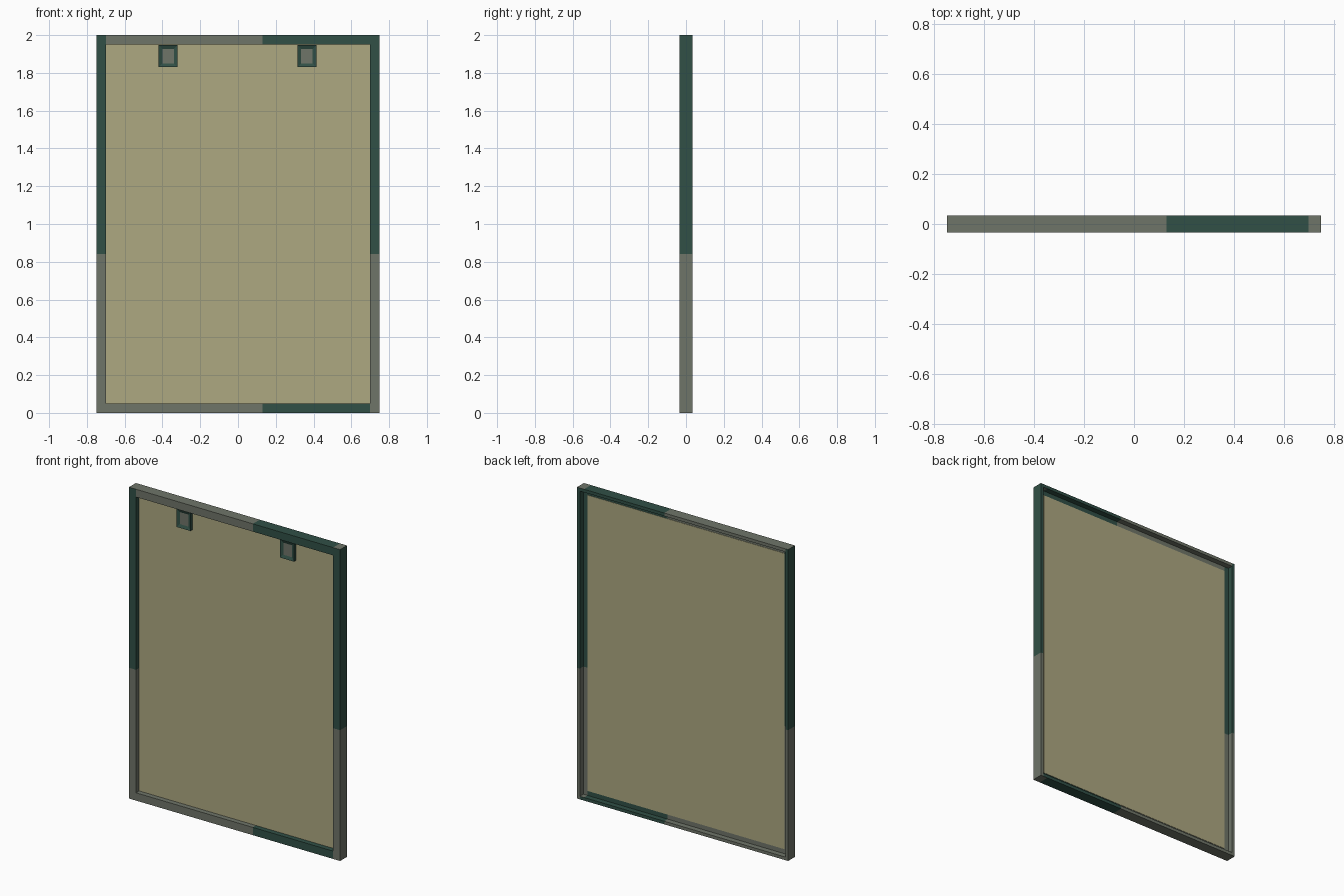
import bpy, bmesh
from mathutils import Vector

if "Cube" in bpy.data.objects:
    bpy.data.objects.remove(bpy.data.objects["Cube"])


def material(name, rgb):
    m = bpy.data.materials.new(name)
    lin = [(c / 255 / 12.92) if c < 10 else ((c / 255 + 0.055) / 1.055) ** 2.4 for c in rgb]
    m.diffuse_color = (*lin, 1)
    m.use_nodes = True
    m.node_tree.nodes["Principled BSDF"].inputs["Base Color"].default_value = m.diffuse_color
    return m


GREY = material("worn grey", (111, 117, 105))
GREEN = material("dark green", (49, 80, 70))
SAND = material("sand panel", (173, 168, 129))
W, H, D = 0.75, 2.0, 0.035      # half width, height, half depth
BAR, LIP = 0.05, 0.02           # front bar width, rear lip width


def add_box(bm, lo, hi):
    verts = bmesh.ops.create_cube(bm, size=1)["verts"]
    for v in verts:
        v.co = Vector([lo[i] if v.co[i] < 0 else hi[i] for i in range(3)])
    return verts


def finish(name, bm, mats, rule=None):
    bmesh.ops.recalc_face_normals(bm, faces=bm.faces)
    if rule:
        for f in bm.faces:
            f.material_index = rule(f)
    me = bpy.data.meshes.new(name)
    bm.to_mesh(me)
    bm.free()
    for m in mats:
        me.materials.append(m)
    ob = bpy.data.objects.new(name, me)
    bpy.context.collection.objects.link(ob)
    return ob


def extrude_profile(points, vec):
    bm = bmesh.new()
    face = bm.faces.new([bm.verts.new(p) for p in points])
    new = bmesh.ops.extrude_face_region(bm, geom=[face])["geom"]
    bmesh.ops.translate(bm, vec=vec, verts=[g for g in new if isinstance(g, bmesh.types.BMVert)])
    return bm


def cut(bm, co, no):
    bmesh.ops.bisect_plane(bm, geom=bm.verts[:] + bm.edges[:] + bm.faces[:],
                           plane_co=co, plane_no=no)


# L section: (distance in from the outer edge, y)
section = [(0, -D), (BAR, -D), (BAR, 0), (LIP, 0), (LIP, D), (0, D)]

# Upright stiles: green above, grey below and on the ends
for side, label in ((-1, "left"), (1, "right")):
    bm = extrude_profile([(side * (W - d), y, 0) for d, y in section], (0, 0, H))
    cut(bm, (0, 0, 0.84), (0, 0, 1))
    finish(label + "_stile", bm, [GREY, GREEN],
           lambda f: int(f.calc_center_median().z > 0.84 and abs(f.normal.z) < 0.5))


# Cross rails: green on the right-hand part
def rail_rule(f):
    x = f.calc_center_median().x
    return int(x > 0.13 and not (x > W - BAR and abs(f.normal.z) > 0.5))


inner = W - BAR
for outer, sgn, label in ((H, -1, "top"), (0, 1, "bottom")):
    bm = extrude_profile([(-inner, y, outer + sgn * d) for d, y in section], (2 * inner, 0, 0))
    # rear lip runs on to meet the lips of the stiles
    zs = sorted((outer, outer + sgn * LIP))
    for xs in ((-W + LIP, -inner), (inner, W - LIP)):
        add_box(bm, (xs[0], 0, zs[0]), (xs[1], D, zs[1]))
    cut(bm, (0.13, 0, 0), (1, 0, 0))
    finish(label + "_rail", bm, [GREY, GREEN], rail_rule)

# Thin infill panel in the middle of the frame depth
bm = bmesh.new()
add_box(bm, (-inner, -0.003, BAR), (inner, 0.002, H - BAR))
finish("infill_panel", bm, [SAND])

# Two clips under the top rail, each with a shallow grey pocket
for cx, label in ((-0.37, "left"), (0.365, "right")):
    bm = bmesh.new()
    add_box(bm, (cx - 0.05, -0.026, 1.83), (cx + 0.05, -0.003, 1.947))
    bmesh.ops.recalc_face_normals(bm, faces=bm.faces)
    front = [f for f in bm.faces if f.normal.y < -0.9]
    bmesh.ops.inset_region(bm, faces=front, thickness=0.028)
    for v in front[0].verts:
        v.co.y += 0.008
    pocket = front[0]
    finish(label + "_clip", bm, [GREEN, GREY], lambda f: int(f == pocket))
